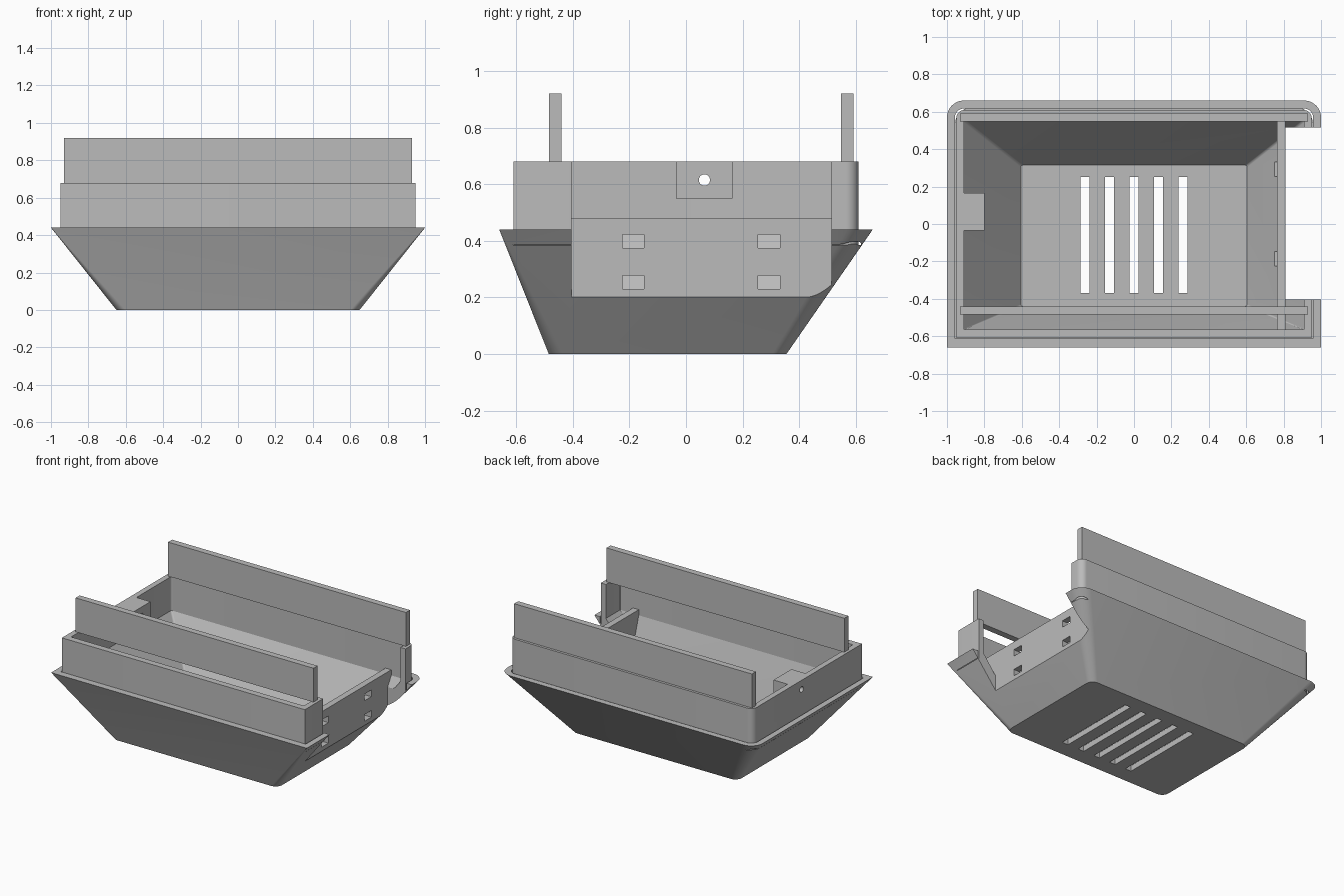
import bpy, bmesh, math

if "Cube" in bpy.data.objects:
    bpy.data.objects.remove(bpy.data.objects["Cube"])

grey = bpy.data.materials.new("light_grey")
grey.use_nodes = True
colour = (0.5, 0.5, 0.5, 1)
grey.diffuse_color = colour
grey.node_tree.nodes["Principled BSDF"].inputs["Base Color"].default_value = colour


def finish(name, bm):
    bmesh.ops.recalc_face_normals(bm, faces=bm.faces[:])
    mesh = bpy.data.meshes.new(name)
    bm.to_mesh(mesh)
    bm.free()
    mesh.materials.append(grey)
    ob = bpy.data.objects.new(name, mesh)
    bpy.context.collection.objects.link(ob)
    return ob


def outline(x, front, back, r_front, r_back, z, seg=10):
    """Rectangle with separately rounded front and back corners."""
    pts = []
    corners = ((1, 1, back, r_back), (-1, 1, back, r_back),
               (-1, -1, front, r_front), (1, -1, front, r_front))
    for k, (sx, sy, y, r) in enumerate(corners):
        for i in range(seg + 1):
            a = math.pi / 2 * (k + i / seg)
            pts.append((sx * (x - r) + r * math.cos(a),
                        y - sy * r + r * math.sin(a), z))
    return pts


def loft(name, rings, closed=False):
    """Skin outlines; closed joins last to first, otherwise the ends are capped."""
    bm = bmesh.new()
    loops = [[bm.verts.new(p) for p in ring] for ring in rings]
    pairs = list(zip(loops, loops[1:]))
    if closed:
        pairs.append((loops[-1], loops[0]))
    else:
        bm.faces.new(loops[0])
        bm.faces.new(loops[-1])
    for a, b in pairs:
        n = len(a)
        for i in range(n):
            j = (i + 1) % n
            bm.faces.new((a[i], a[j], b[j], b[i]))
    return finish(name, bm)


def box(name, x, y, z):
    ring = lambda h: [(x[0], y[0], h), (x[1], y[0], h), (x[1], y[1], h), (x[0], y[1], h)]
    return loft(name, [ring(z[0]), ring(z[1])])


def cut(targets, cutter):
    for ob in targets:
        mod = ob.modifiers.new("cut", 'BOOLEAN')
        mod.operation = 'DIFFERENCE'
        mod.solver = 'EXACT'
        mod.object = cutter
        bpy.context.view_layer.objects.active = ob
        bpy.ops.object.modifier_apply(modifier=mod.name)
    bpy.data.objects.remove(cutter)


# Tapered hull, hollowed out
hull = loft("hull", [outline(0.65, -0.485, 0.355, 0.05, 0.05, 0),
                     outline(1.0, -0.66, 0.66, 0.002, 0.09, 0.44)])
inner = [outline(0.605, -0.44, 0.315, 0.012, 0.012, 0.04),
         outline(0.91, -0.565, 0.555, 0.004, 0.012, 0.44),
         outline(0.91, -0.565, 0.555, 0.004, 0.012, 0.6)]
cut([hull], loft("hollow_cutter", inner))

# Narrow groove round the rim
groove = [outline(0.958, -0.613, 0.618, 0.004, 0.05, z) for z in (0.385, 0.5)]
groove += [outline(0.95, -0.61, 0.61, 0.003, 0.045, z) for z in (0.5, 0.385)]
cut([hull], loft("groove_cutter", groove, closed=True))

# Upright rim wall
rim = [outline(0.95, -0.61, 0.61, 0.003, 0.045, z) for z in (0.44, 0.68)]
rim += [outline(0.91, -0.565, 0.555, 0.004, 0.012, z) for z in (0.68, 0.44)]
rim = loft("rim_wall", rim, closed=True)

# Open bay in the left end
cut([hull, rim], box("bay_cutter", (0.81, 1.2), (-0.405, 0.515), (-0.1, 1)))

# Partition closing the bay
profile = [(-0.6, 0.48), (-0.6, 0.38), (-0.5, 0.21), (0.42, 0.21),
           (0.512, 0.25), (0.59, 0.4), (0.59, 0.48)]
partition = loft("bay_partition", [[(x, y, z) for y, z in profile] for x in (0.765, 0.81)])
for y in (-0.225, 0.255):
    for z in (0.23, 0.375):
        cut([hull, partition],
            box("socket_cutter", (0.7, 1.2), (y, y + 0.077), (z, z + 0.047)))

# Floor vents
for i in range(-2, 3):
    x = i * 0.131
    cut([hull], box("vent_cutter", (x - 0.023, x + 0.023), (-0.37, 0.25), (-0.1, 0.15)))

# Mounting block with a through hole
block = box("mounting_block", (-0.92, -0.8), (-0.035, 0.165), (0.55, 0.68))
circle = [(0.065 + 0.02 * math.cos(a), 0.615 + 0.02 * math.sin(a))
          for a in (math.tau * i / 24 for i in range(24))]
cut([rim, block], loft("hole_cutter", [[(x, y, z) for y, z in circle] for x in (-1.1, -0.7)]))

# Tall upright plates
for name, y in (("front_plate", -0.485), ("back_plate", 0.547)):
    box(name, (-0.93, 0.93), (y, y + 0.045), (0.68, 0.92))

# Smooth only the rounded corners
for ob in (hull, rim, block):
    bpy.ops.object.select_all(action='DESELECT')
    ob.select_set(True)
    bpy.context.view_layer.objects.active = ob
    bpy.ops.object.shade_smooth_by_angle(angle=math.radians(25))
